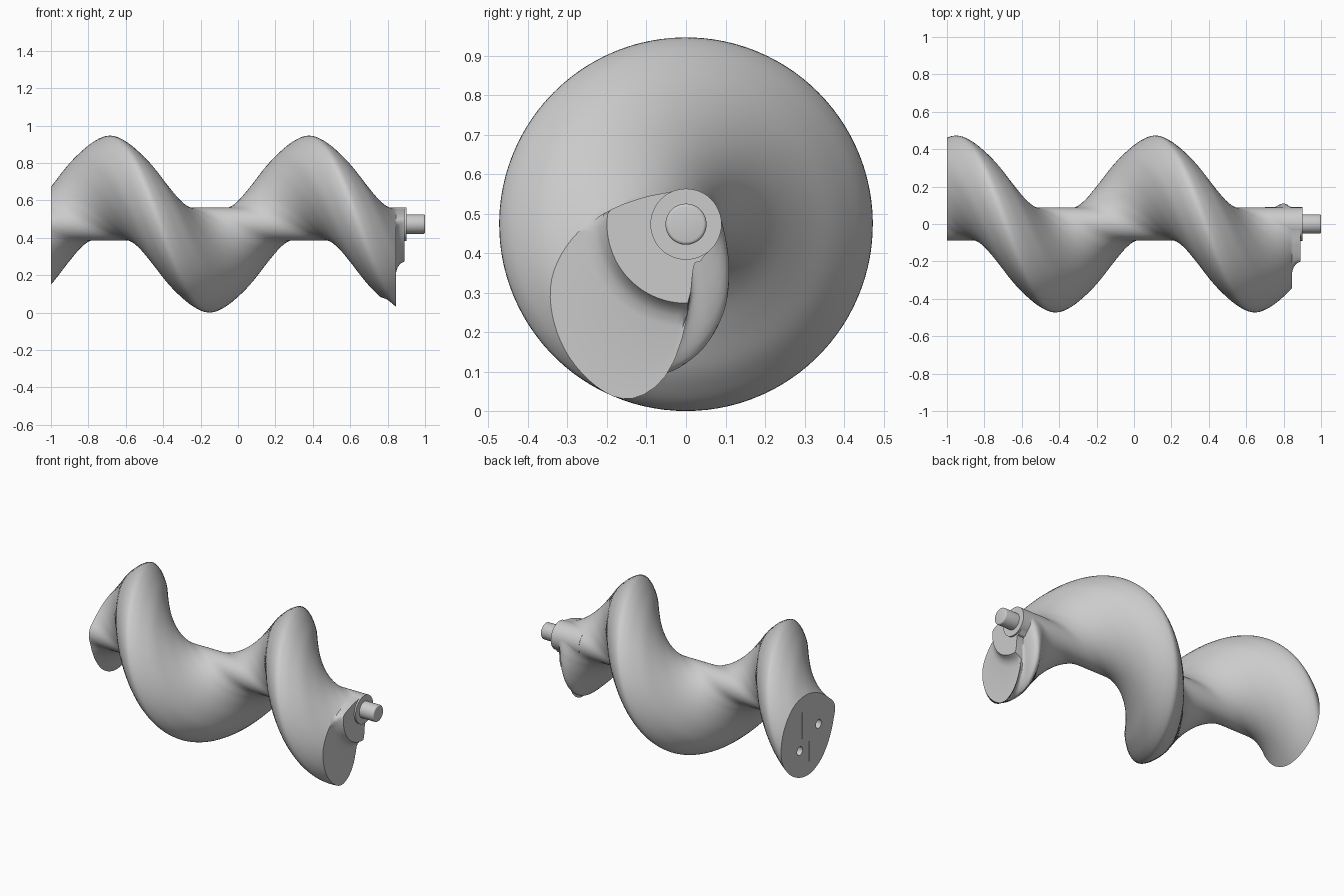
import bpy, bmesh, math
from mathutils import Matrix, Vector

cube = bpy.data.objects.get("Cube")
if cube:
    bpy.data.objects.remove(cube, do_unlink=True)

AXIS_Z = 0.473
PITCH = 1.065
CREST_X = 0.38      # where the thread points straight up
END_X = 0.845       # where the thread stops
SIDES = 120
STEPS = 185

grey = bpy.data.materials.new("plain_grey")
grey.use_nodes = True
grey.diffuse_color = (0.6, 0.6, 0.6, 1)
grey.node_tree.nodes["Principled BSDF"].inputs["Base Color"].default_value = (0.6, 0.6, 0.6, 1)

# Thread radius every 15 degrees away from the crest
FULL = [.473, .455, .418, .367, .29, .208, .15, .117, .098, .09, .088, .088, .088]
SCOOPED = [.473, .39, .13, .10, .09] + [.088] * 8


def radius(table, angle):
    """Smooth curve through a radius table, mirrored at both ends."""
    t = abs(angle) / math.radians(15)
    i = min(int(t), 11)
    t -= i
    a, b, c, d = (table[12 - abs(12 - abs(k))] for k in range(i - 1, i + 3))
    return b + 0.5 * t * (c - a + t * (2*a - 5*b + 4*c - d + t * (3*(b - c) + d - a)))


def section(x, scoop=0.0, limit=1.0):
    """One ring of the thread, turned to follow the helix."""
    turn = 2 * math.pi * (min(x, END_X) - CREST_X) / PITCH
    ring = []
    for k in range(SIDES):
        dev = 2 * math.pi * k / SIDES - math.pi
        r = radius(FULL, dev)
        if dev > 0:
            r += scoop * (min(r, radius(SCOOPED, dev)) - r)
        r = min(r, limit)
        ring.append(Vector((x, -r * math.sin(turn + dev), AXIS_Z + r * math.cos(turn + dev))))
    return ring


def make_object(name, bm):
    bmesh.ops.recalc_face_normals(bm, faces=bm.faces)
    mesh = bpy.data.meshes.new(name)
    bm.to_mesh(mesh)
    bm.free()
    mesh.materials.append(grey)
    obj = bpy.data.objects.new(name, mesh)
    bpy.context.collection.objects.link(obj)
    return obj


def select(obj):
    bpy.ops.object.select_all(action='DESELECT')
    obj.select_set(True)
    bpy.context.view_layer.objects.active = obj


def smooth(obj):
    select(obj)
    bpy.ops.object.shade_smooth_by_angle(angle=math.radians(35))


def add_rod(bm, x0, x1, r, y=0.0, z=AXIS_Z, sides=48):
    place = Matrix.Translation(((x0 + x1) / 2, y, z)) @ Matrix.Rotation(math.pi / 2, 4, 'Y')
    bmesh.ops.create_cone(bm, cap_ends=True, segments=sides, radius1=r, radius2=r,
                          depth=x1 - x0, matrix=place)


# Helical thread, scooped on its trailing side near the end
rings = []
for s in range(STEPS + 1):
    x = -1 + (END_X + 1) * s / STEPS
    t = max(0, (x - 0.76) / (END_X - 0.76))
    rings.append(section(x, t * t))
# Raised step around the hub at the end of the thread
for x, limit in ((END_X, .26), (.853, .232), (.868, .212), (.89, .2)):
    rings.append(section(x, 1, limit))

bm = bmesh.new()
loops = [[bm.verts.new(p) for p in ring] for ring in rings]
for a, b in zip(loops, loops[1:]):
    for k in range(SIDES):
        n = (k + 1) % SIDES
        bm.faces.new((a[k], a[n], b[n], b[k]))
bm.faces.new(loops[0])
bm.faces.new(loops[-1])
bmesh.ops.remove_doubles(bm, verts=bm.verts, dist=1e-5)
thread = make_object("helical_thread", bm)

# Two pin holes and two thin slots in the flat end
bm = bmesh.new()
for y, z in ((.08, -.035), (.27, -.138)):
    add_rod(bm, -1.05, -.92, .028, y, AXIS_Z + z, 24)
for y, low, high in ((.247, -.07, .10), (.175, -.24, -.11)):
    size = Matrix.Diagonal((.06, .008, high - low, 1))
    bmesh.ops.create_cube(bm, size=1, matrix=Matrix.Translation(
        (-1, y, AXIS_Z + (low + high) / 2)) @ size)
cutter = make_object("end_cutter", bm)
cutter.hide_render = True
cut = thread.modifiers.new("end_holes", 'BOOLEAN')
cut.operation = 'DIFFERENCE'
cut.solver = 'EXACT'
cut.object = cutter
select(thread)
bpy.ops.object.modifier_apply(modifier=cut.name)
bpy.data.objects.remove(cutter, do_unlink=True)
smooth(thread)

# Hub and drive pin
for name, x0, x1, r, bevel in (("hub", .7, .9, .09, 0), ("drive_pin", .88, 1, .052, .008)):
    bm = bmesh.new()
    add_rod(bm, x0, x1, r)
    if bevel:
        rim = [e for e in bm.edges if all(v.co.x > x1 - 1e-4 for v in e.verts)]
        bmesh.ops.bevel(bm, geom=rim, offset=bevel, segments=3, profile=0.5, affect='EDGES')
    smooth(make_object(name, bm))
